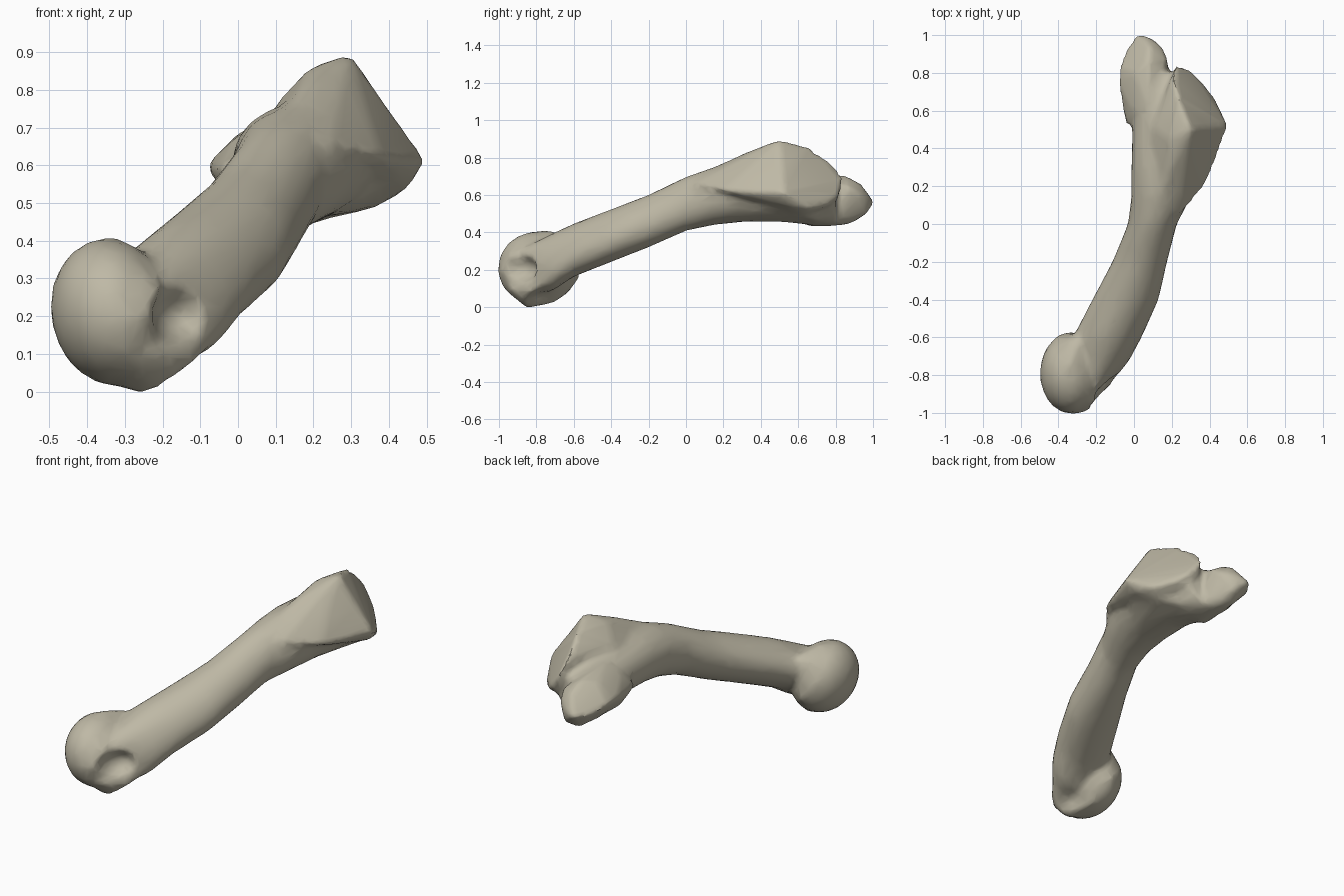
import bpy, bmesh, math
from mathutils import Matrix

cube = bpy.data.objects.get("Cube")
if cube:
    bpy.data.objects.remove(cube, do_unlink=True)

RING = 24


def add_ellipsoid(bm, centre, radii, tilt=0.0):
    matrix = (Matrix.Translation(centre) @ Matrix.Rotation(tilt, 4, 'Y')
              @ Matrix.Diagonal((*radii, 1)))
    bmesh.ops.create_icosphere(bm, subdivisions=3, radius=1, matrix=matrix)


def add_loft(bm, stations):
    """Closed tube of rounded sections: y, centre x, centre z, radius x, radius z."""
    rings = []
    for y, cx, cz, rx, rz in stations:
        ring = []
        for i in range(RING):
            a = math.tau * i / RING
            # The lower right corner fills out towards the front
            k = 1 + .25 * max(0, .2 - y) * math.cos(a + math.pi / 4) ** 3
            ring.append(bm.verts.new((cx + k * rx * math.cos(a), y,
                                      cz + k * rz * math.sin(a))))
        rings.append(ring)
    for a, b in zip(rings, rings[1:]):
        for i in range(RING):
            j = (i + 1) % RING
            bm.faces.new((a[i], b[i], b[j], a[j]))
    bm.faces.new(rings[0])
    bm.faces.new(reversed(rings[-1]))


def add_hull(bm, points):
    part = bmesh.new()
    for p in points:
        part.verts.new(p)
    bmesh.ops.convex_hull(part, input=part.verts[:])
    loose = [v for v in part.verts if not v.link_faces]
    bmesh.ops.delete(part, geom=loose, context='VERTS')
    mesh = bpy.data.meshes.new("hull")
    part.to_mesh(mesh)
    part.free()
    bm.from_mesh(mesh)
    bpy.data.meshes.remove(mesh)


def make_object(name, bm):
    bmesh.ops.recalc_face_normals(bm, faces=bm.faces[:])
    mesh = bpy.data.meshes.new(name)
    bm.to_mesh(mesh)
    bm.free()
    obj = bpy.data.objects.new(name, mesh)
    bpy.context.collection.objects.link(obj)
    return obj


bm = bmesh.new()
# Curved shaft widening into the base
add_loft(bm, [
    (-.88, -.24, .2, .08, .12),
    (-.72, -.2, .25, .16, .15),
    (-.6, -.155, .315, .18, .14),
    (-.4, -.055, .39, .175, .14),
    (-.2, .025, .465, .145, .14),
    (0, .095, .555, .13, .145),
    (.15, .145, .595, .16, .155),
    (.3, .17, .61, .185, .155),
    (.5, .175, .605, .185, .147),
    (.7, .14, .575, .17, .14),
    (.8, .11, .565, .15, .12),
])
# Rounded head, drawn out to a knob above and a lip below
add_ellipsoid(bm, (-.335, -.79, .21), (.162, .216, .198), -.2)
add_hull(bm, [
    (-.505, -.83, .22), (-.42, -.97, .2), (-.31, -1.012, .2),
    (-.24, -.99, .2), (-.2, -.94, .28), (-.4, -.82, .4), (-.34, -.74, .415),
    (-.34, -.93, .36), (-.26, -.9, .34), (-.27, -.78, .385), (-.3, -.98, .1),
    (-.36, -.82, .025), (-.26, -.85, -.006), (-.2, -.86, .005),
    (-.28, -.7, .02), (-.37, -.62, .1), (-.47, -.7, .2), (-.42, -.6, .25),
    (-.38, -.575, .2), (-.32, -.57, .15), (-.36, -.62, .36), (-.29, -.6, .38)])
# Crest running back from the head along the lower right edge
add_hull(bm, [
    (-.23, -.96, .1), (-.17, -.87, .03), (-.11, -.84, .085), (-.02, -.7, .17),
    (.05, -.55, .27), (-.15, -.6, .2), (-.15, -.7, .14), (-.28, -.85, .02),
    (-.2, -.75, .25)])
# Blunt prong at the back
add_hull(bm, [
    (.02, 1.012, .56), (.09, .985, .58), (.1, .97, .5), (.15, .94, .6),
    (.18, .87, .64), (-.045, .92, .56), (-.085, .75, .6), (-.08, .83, .59),
    (-.06, .68, .56), (0, .8, .685), (.08, .86, .705), (.08, .94, .66),
    (.05, .9, .455), (.12, .85, .435), (.19, .78, .45), (.1, .65, .43),
    (-.045, .52, .58), (-.01, .6, .67), (.08, .62, .73), (0, .6, .48)])
# Wedge with a flat joint facet
facet = [(.3, .5, .898), (.24, .65, .86), (.2, .79, .76), (.225, .845, .68),
         (.29, .825, .6), (.35, .765, .545), (.43, .67, .525), (.5, .52, .61)]
flank = [(.19, .45, .86), (.1, .5, .765), (.11, .04, .7), (.2, .3, .82),
         (.24, .04, .66), (.38, .2, .62), (.45, .55, .54), (.36, .62, .485),
         (.22, .78, .54)]
add_hull(bm, facet + flank)
# Buttress under the wedge
add_hull(bm, [(.37, .64, .488), (.26, .6, .468), (.2, .15, .46), (.25, .35, .475),
              (.15, .4, .46), (.3, .3, .6), (.42, .5, .56), (.2, .75, .45),
              (.2, .75, .6), (.15, .2, .6)])
bone = make_object("long_bone", bm)

# Side pit beside the head
bm = bmesh.new()
add_ellipsoid(bm, (-.13, -.93, .205), (.1, .14, .085))
pit = make_object("pit_cutter", bm)
pit.hide_render = True

# Fuse the parts, carve the pit, soften the joins and simplify
for step in ("fuse", "carve", "refuse"):
    if step == "carve":
        carve = bone.modifiers.new(step, 'BOOLEAN')
        carve.operation = 'DIFFERENCE'
        carve.object = pit
    else:
        fuse = bone.modifiers.new(step, 'REMESH')
        fuse.mode = 'VOXEL'
        fuse.voxel_size = .014
soften = bone.modifiers.new("soften", 'SMOOTH')
soften.factor = .5
soften.iterations = 10
simplify = bone.modifiers.new("simplify", 'DECIMATE')
simplify.ratio = .1

bpy.context.view_layer.update()
graph = bpy.context.evaluated_depsgraph_get()
final = bpy.data.meshes.new_from_object(bone.evaluated_get(graph))
bone.modifiers.clear()
bone.data = final
bpy.data.objects.remove(pit, do_unlink=True)

# Bone colour
colour = (.52, .485, .38, 1)
material = bpy.data.materials.new("warm_bone")
material.use_nodes = True
material.diffuse_color = colour
shader = next(n for n in material.node_tree.nodes if n.type == 'BSDF_PRINCIPLED')
shader.inputs["Base Color"].default_value = colour
final.materials.clear()
final.materials.append(material)

bpy.context.view_layer.objects.active = bone
bone.select_set(True)
bpy.ops.object.shade_smooth_by_angle(angle=math.radians(40))
